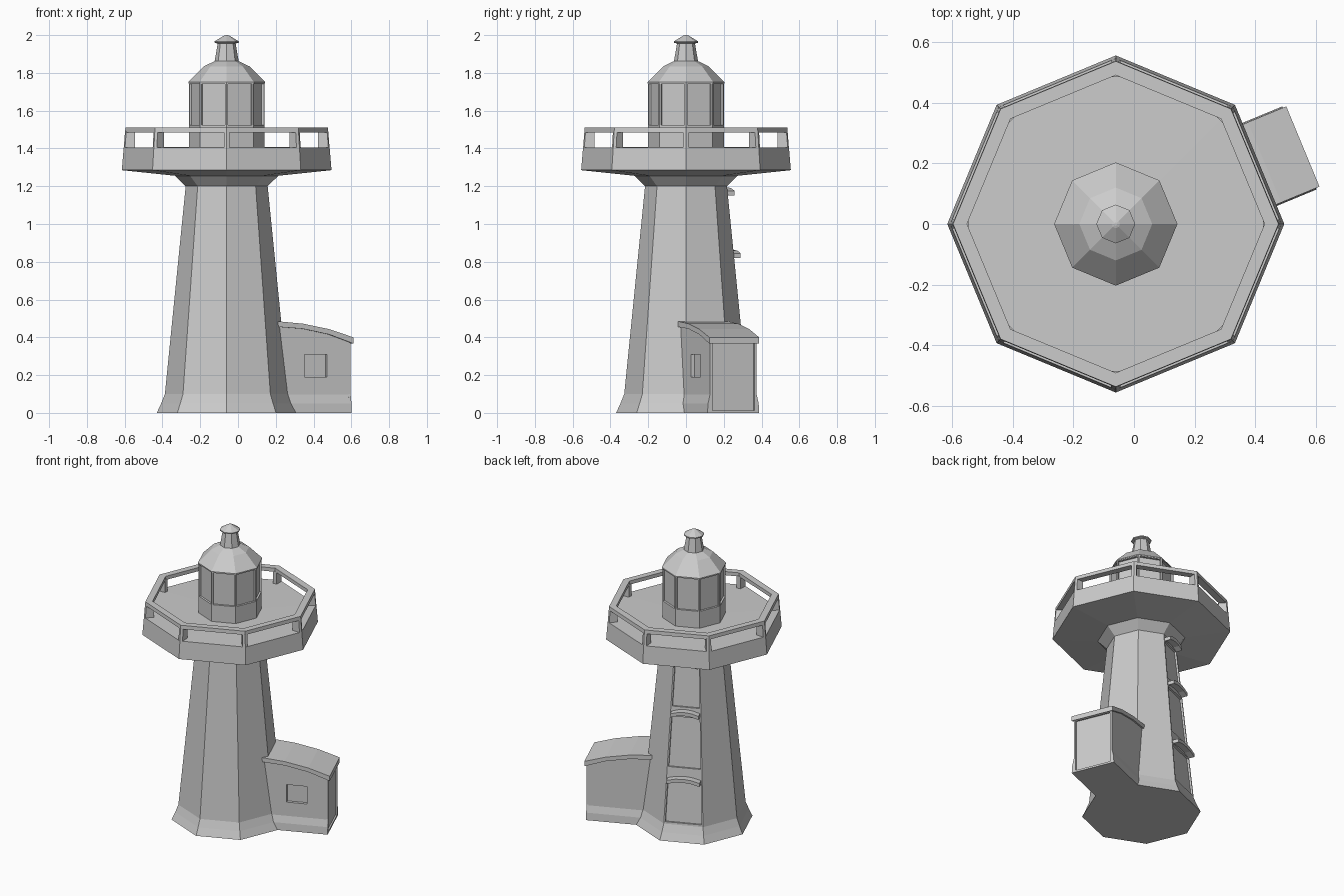
import bpy, bmesh, math
from mathutils import Vector

if "Cube" in bpy.data.objects:
    bpy.data.objects.remove(bpy.data.objects["Cube"])

CX = -0.06          # tower axis
N = 8


def finish(bm, name, rot=0.0):
    bmesh.ops.recalc_face_normals(bm, faces=bm.faces)
    me = bpy.data.meshes.new(name)
    bm.to_mesh(me)
    bm.free()
    ob = bpy.data.objects.new(name, me)
    ob.location = (CX, 0, 0)
    ob.rotation_euler = (0, 0, math.radians(rot))
    bpy.context.collection.objects.link(ob)
    return ob


def corner(r, k, z):
    a = 2 * math.pi * k / N
    return Vector((r * math.cos(a), r * math.sin(a), z))


def lathe(profile, closed=False):
    """Octagonal solid from (radius, z) points."""
    bm = bmesh.new()
    rings = [[bm.verts.new(corner(r, k, z)) for k in range(N)] for r, z in profile]
    pairs = list(zip(rings, rings[1:]))
    if closed:
        pairs.append((rings[-1], rings[0]))
    for lo, hi in pairs:
        for k in range(N):
            j = (k + 1) % N
            bm.faces.new((lo[k], lo[j], hi[j], hi[k]))
    if not closed:
        bm.faces.new(rings[0])
        bm.faces.new(rings[-1])
    bmesh.ops.recalc_face_normals(bm, faces=bm.faces)
    return bm


def panel(bm, test, width, depth):
    """Sink a framed panel into each face whose centre passes the test."""
    faces = [f for f in bm.faces if test(f.calc_center_median(), f.normal)]
    r = bmesh.ops.inset_individual(bm, faces=faces, thickness=width)
    bmesh.ops.inset_individual(bm, faces=faces, thickness=0.001, depth=-depth)


def prism(pts, place, a, b):
    """Extrude a 2D outline between a and b; place maps (p, q, t) to xyz."""
    bm = bmesh.new()
    lo = [bm.verts.new(place(p, q, a)) for p, q in pts]
    hi = [bm.verts.new(place(p, q, b)) for p, q in pts]
    bm.faces.new(lo)
    bm.faces.new(hi)
    for i in range(len(pts)):
        j = (i + 1) % len(pts)
        bm.faces.new((lo[i], lo[j], hi[j], hi[i]))
    bmesh.ops.recalc_face_normals(bm, faces=bm.faces)
    return bm


def along_y(p, q, t):
    return (p, t, q)


def along_x(p, q, t):
    return (t, p, q)


# Tower shaft with plinth and flared neck; three tall panels on one rear face
def shaft_r(z):
    return 0.327 + (0.217 - 0.327) * (z - 0.1) / 1.1


WINDOWS = [(0.105, 0.39), (0.47, 0.82), (0.87, 1.16)]
levels = [z for w in WINDOWS for z in w]
bm = lathe([(0.37, 0), (0.347, 0.05), (0.327, 0.1)]
           + [(shaft_r(z), z) for z in levels]
           + [(0.217, 1.2), (0.275, 1.257)])


def is_window(c, n):
    on_face = abs(math.degrees(math.atan2(c.y, c.x)) - 112.5) < 5
    return on_face and any(a + 0.05 < c.z < b - 0.05 for a, b in WINDOWS)


panel(bm, is_window, 0.012, 0.012)
finish(bm, "tower")

# Arched hoods over the tower panels
for i, z in enumerate((0.395, 0.835, 1.165)):
    apothem = shaft_r(z) * math.cos(math.pi / 8)
    half = shaft_r(z) * math.sin(math.pi / 8) * 0.93
    top = [(half * s, z + 0.028 - 0.018 * s * s) for s in (-1, -0.5, 0, 0.5, 1)]
    low = [(p, q - 0.024) for p, q in reversed(top)]
    bm = prism(top + low, along_x, apothem - 0.02, apothem + 0.042)
    finish(bm, f"window_hood_{i + 1}", 112.5)

# Gallery deck, rail and corner posts
finish(lathe([(0.27, 1.255), (0.555, 1.285), (0.545, 1.405), (0.2, 1.408)]), "gallery_deck")
finish(lathe([(0.538, 1.485), (0.536, 1.51), (0.49, 1.51), (0.49, 1.485)], True), "gallery_rail")
for k in range(N):
    bm = bmesh.new()
    for r, z in ((0.545, 1.40), (0.538, 1.49), (0.49, 1.40), (0.49, 1.49)):
        c = corner(r, k, z)
        bm.verts.new(c)
        for j in (k - 1, k + 1):
            bm.verts.new(c.lerp(corner(r, j, z), 0.04))
    bmesh.ops.convex_hull(bm, input=bm.verts)
    finish(bm, f"gallery_post_{k + 1}")

# Lantern room with recessed panes
bm = lathe([(0.2, 1.39), (0.2, 1.515), (0.2, 1.75)])
panel(bm, lambda c, n: c.z > 1.55 and abs(n.z) < 0.5, 0.012, 0.012)
finish(bm, "lantern_room")

# Dome, vent and cap
finish(lathe([(0.203, 1.745), (0.203, 1.752), (0.12, 1.835), (0.064, 1.862)]), "dome")
finish(lathe([(0.064, 1.86), (0.047, 1.958)]), "vent")
finish(lathe([(0.046, 1.955), (0.064, 1.96), (0.064, 1.967), (0.014, 1.997), (0.005, 2.0)]), "vent_cap")

# Annex body with recessed door in its end wall
bm = prism([(0.15, 0), (0.655, 0), (0.655, 0.38), (0.53, 0.425), (0.38, 0.455), (0.15, 0.47)],
           along_y, -0.133, 0.133)
panel(bm, lambda c, n: n.x > 0.9, 0.018, 0.01)
annex = finish(bm, "annex", 22.5)

# Annex window recess
bpy.ops.mesh.primitive_cube_add(size=1)
cutter = bpy.context.object
cutter.name = "window_cutter"
cutter.scale = (0.13, 0.04, 0.12)
a = math.radians(22.5)
u, v = 0.455, -0.133
cutter.location = (CX + u * math.cos(a) - v * math.sin(a),
                   u * math.sin(a) + v * math.cos(a), 0.25)
cutter.rotation_euler = (0, 0, a)
cutter.hide_render = True
mod = annex.modifiers.new("window", "BOOLEAN")
mod.operation = "DIFFERENCE"
mod.solver = "EXACT"
mod.object = cutter
bpy.context.view_layer.objects.active = annex
bpy.ops.object.modifier_apply(modifier=mod.name)
bpy.data.objects.remove(cutter)

# Annex roof and plinth strips
finish(prism([(0.2, 0.488), (0.38, 0.472), (0.53, 0.443), (0.667, 0.4),
              (0.667, 0.367), (0.53, 0.415), (0.38, 0.445), (0.2, 0.458)],
             along_y, -0.143, 0.143), "annex_roof", 22.5)
for side, s in (("left", -1), ("right", 1)):
    finish(prism([(s * 0.12, 0), (s * 0.148, 0), (s * 0.145, 0.05), (s * 0.132, 0.1)],
                 along_x, 0.2, 0.644), f"annex_plinth_{side}", 22.5)
    finish(prism([(s * 0.133, 0), (s * 0.148, 0), (s * 0.145, 0.05), (s * 0.133, 0.1)],
                 along_x, 0.643, 0.655), f"annex_plinth_end_{side}", 22.5)
